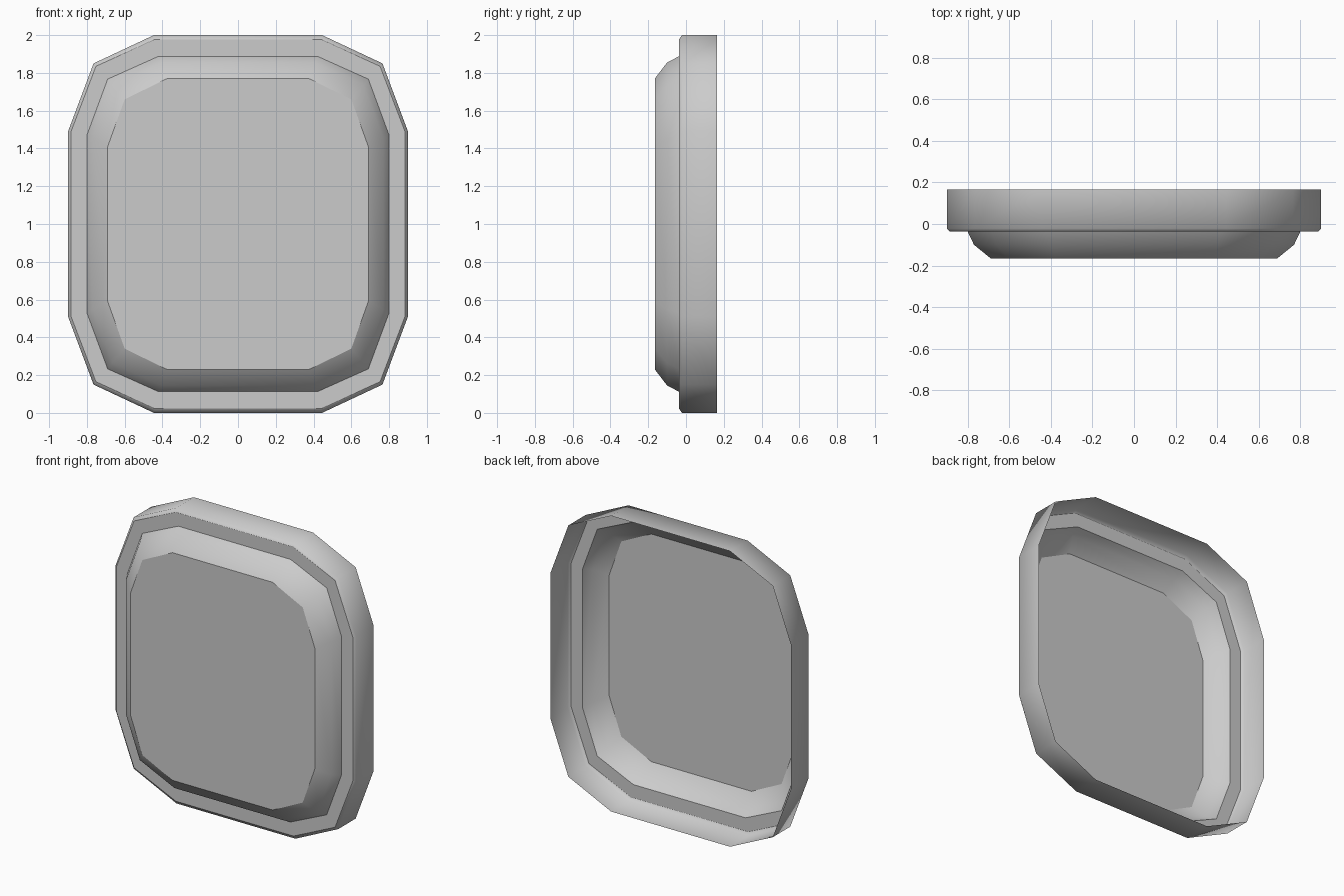
import bpy, bmesh

if "Cube" in bpy.data.objects:
    bpy.data.objects.remove(bpy.data.objects["Cube"])

CENTRE_Z = 1.0

# Open-backed shell: one row per cross-section loop, back to front.
# y, three (x, z) quarter-outline points about the centre, crisp crease
LOOPS = [
    (0.165, [(0.90, 0.49), (0.765, 0.85), (0.445, 1.00)], False),    # open back edge
    (-0.022, [(0.90, 0.49), (0.765, 0.85), (0.445, 1.00)], False),   # rim side
    (-0.037, [(0.885, 0.487), (0.752, 0.835), (0.44, 0.977)], True), # rim bevel
    (-0.037, [(0.80, 0.47), (0.69, 0.767), (0.42, 0.888)], True),    # foot of panel
    (-0.10, [(0.77, 0.45), (0.665, 0.735), (0.405, 0.855)], False),  # panel shoulder
    (-0.165, [(0.69, 0.41), (0.60, 0.66), (0.375, 0.77)], True),     # front face
]


def outline(quarter):
    """Mirror a quarter outline into a closed 12-sided loop."""
    half = quarter + [(-x, z) for x, z in reversed(quarter)]
    return half + [(-x, -z) for x, z in half]


bm = bmesh.new()
rings = [[bm.verts.new((x, y, CENTRE_Z + z)) for x, z in outline(q)]
         for y, q, _ in LOOPS]
n = len(rings[0])

# Walls between neighbouring loops, then the front cap
for a, b in zip(rings, rings[1:]):
    for i in range(n):
        j = (i + 1) % n
        bm.faces.new((a[i], a[j], b[j], b[i]))
cap = bm.faces.new(rings[-1])
bmesh.ops.recalc_face_normals(bm, faces=bm.faces[:])
bm.normal_update()
if cap.normal.y > 0:
    bmesh.ops.reverse_faces(bm, faces=bm.faces[:])

# Smooth shading with creases along the lip and front face
for f in bm.faces:
    f.smooth = True
for ring, (_, _, crisp) in zip(rings, LOOPS):
    for i in range(n):
        bm.edges.get((ring[i], ring[(i + 1) % n])).smooth = not crisp

mesh = bpy.data.meshes.new("panel_cap")
bm.to_mesh(mesh)
bm.free()
bpy.context.collection.objects.link(bpy.data.objects.new("panel_cap", mesh))
